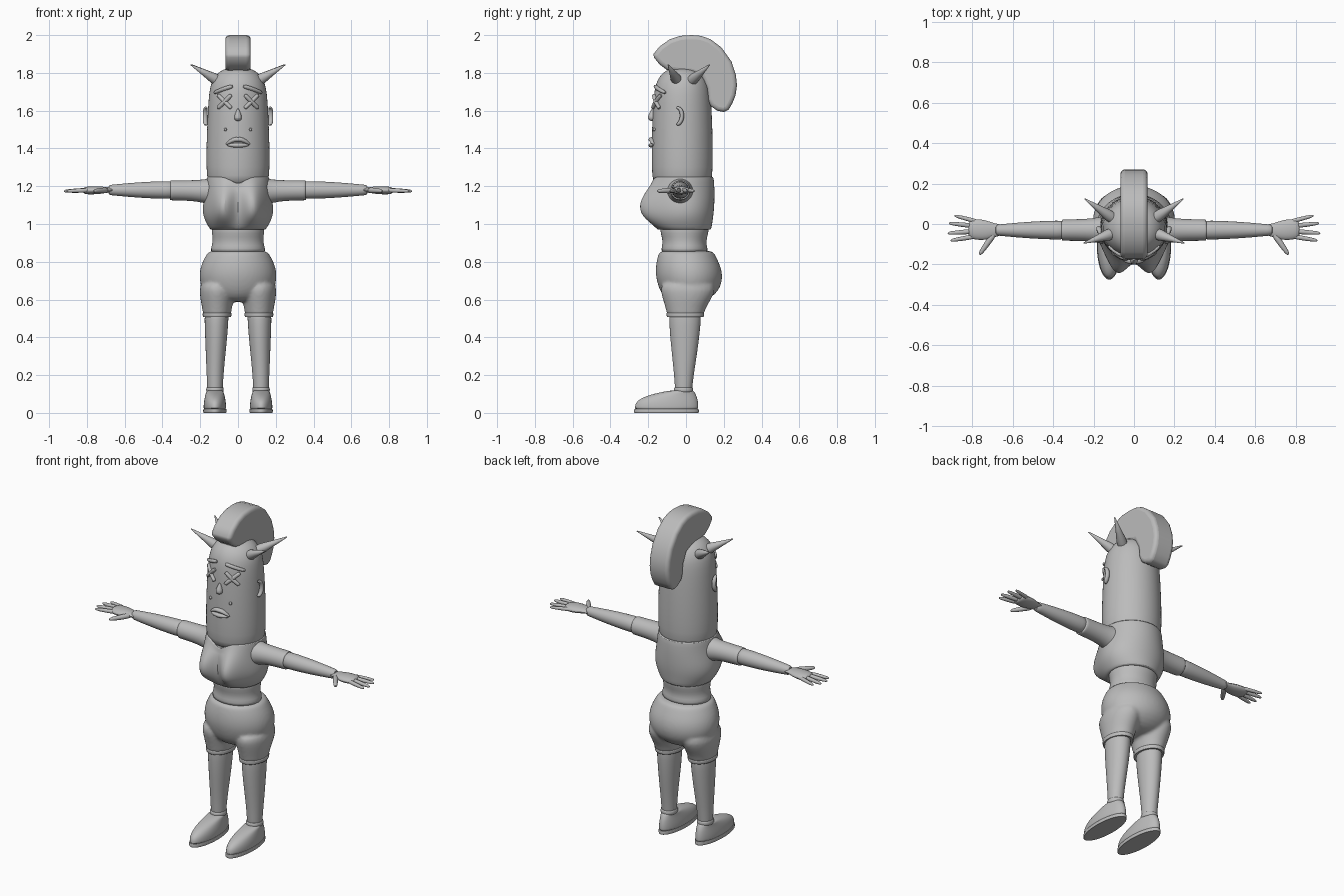
import bpy, bmesh, math
from mathutils import Vector

grey = bpy.data.materials.new("plain grey")
grey.diffuse_color = (0.5, 0.5, 0.5, 1)
Y0 = -0.02  # body axis


def loft(name, rings, mirror=False, sub=1, caps=True, angle=40):
    """Skin a list of equal-length rings of points."""
    bm = bmesh.new()
    vs = [[bm.verts.new(p) for p in r] for r in rings]
    n = len(vs[0])
    for a, b in zip(vs, vs[1:]):
        for i in range(n):
            bm.faces.new((a[i], a[(i + 1) % n], b[(i + 1) % n], b[i]))
    if caps:
        bm.faces.new(vs[0])
        bm.faces.new(vs[-1])
    bmesh.ops.recalc_face_normals(bm, faces=bm.faces)
    me = bpy.data.meshes.new(name)
    bm.to_mesh(me)
    bm.free()
    ob = bpy.data.objects.new(name, me)
    bpy.context.collection.objects.link(ob)
    me.materials.append(grey)
    if mirror:
        ob.modifiers.new("mirror", 'MIRROR').use_mirror_merge = False
    if sub:
        ob.modifiers.new("smooth", 'SUBSURF').levels = sub
        ob.modifiers["smooth"].render_levels = sub
    bpy.ops.object.select_all(action='DESELECT')
    ob.select_set(True)
    bpy.context.view_layer.objects.active = ob
    bpy.ops.object.shade_smooth_by_angle(angle=math.radians(angle))
    return ob


def ovals(table, cx=0, n=32):
    """Horizontal rings from rows of (z, half width, front y, back y)."""
    return [[(cx + rx * math.cos(t), (f + b) / 2 + (b - f) / 2 * math.sin(t), z)
             for t in (2 * math.pi * i / n for i in range(n))] for z, rx, f, b in table]


def tube(name, pts, radii, up=(0, 0, 1), flat=1.0, mirror=False, n=12, sub=1):
    """Sweep an oval along points; flat scales its height along up."""
    pts = [Vector(p) for p in pts]
    rings = []
    for i, (p, r) in enumerate(zip(pts, radii)):
        t = (pts[min(i + 1, len(pts) - 1)] - pts[max(i - 1, 0)]).normalized()
        s = t.cross(Vector(up)).normalized()
        u = s.cross(t)
        rings.append([p + s * r * math.cos(a) + u * r * flat * math.sin(a)
                      for a in (2 * math.pi * k / n for k in range(n))])
    return loft(name, rings, mirror, sub)


# Head: tall rounded column
HEAD = [(1.19, .155, .15), (1.25, .166, .16), (1.35, .169, .163), (1.5, .165, .161), (1.65, .158, .154),
        (1.72, .15, .146), (1.765, .135, .131), (1.80, .108, .105), (1.82, .075, .072), (1.829, .03, .03)]
loft("head", ovals([(z, rx, Y0 - ry, Y0 + ry) for z, rx, ry in HEAD]))


def face(x, z, out=0.0):
    """Point on the front of the head."""
    for (z0, a0, b0), (z1, a1, b1) in zip(HEAD, HEAD[1:]):
        if z0 <= z <= z1:
            k = (z - z0) / (z1 - z0)
            rx, ry = a0 + (a1 - a0) * k, b0 + (b1 - b0) * k
            return (x, Y0 - ry * math.sqrt(1 - (x / rx) ** 2) - out, z)


FRONT = (0, 1, 0)
# Crossed eyes, brows, cheek dots
for k, s in enumerate((-1, 1)):
    tube(f"eye_bar_{k}", [face(.071 + d * .036, 1.648 + s * d * .036, .004) for d in (-1, -.9, 0, .9, 1)],
         [.009, .012, .012, .012, .009], FRONT, 1, True, 8)
tube("brow", [face(x, z, .003) for x, z in ((.028, 1.73), (.034, 1.728), (.078, 1.715), (.12, 1.697), (.126, 1.695))],
     [.008, .012, .012, .011, .007], FRONT, 1, True, 8)
tube("cheek_dot", [face(.067, 1.50 + d, .001) for d in (-.009, -.005, .005, .009)],
     [.003, .009, .009, .003], FRONT, 1, True, 8)
# Teardrop nose
tube("nose", [face(0, z, .001) for z in (1.612, 1.595, 1.575, 1.56, 1.549, 1.545)],
     [.003, .011, .020, .022, .015, .006], FRONT, 1.1)
# Downturned lips
tube("upper_lip", [face(x, z, .002) for x, z in ((-.066, 1.42), (-.04, 1.438), (-.015, 1.449), (0, 1.446),
                                                 (.015, 1.449), (.04, 1.438), (.066, 1.42))],
     [.004, .011, .014, .012, .014, .011, .004], FRONT, 1.2)
tube("lower_lip", [face(x, z, .002) for x, z in ((-.06, 1.418), (-.035, 1.417), (0, 1.416), (.035, 1.417), (.06, 1.418))],
     [.003, .011, .014, .011, .003], FRONT, 1.2)
# Curved ears
tube("ear", [(.168, -.052, 1.617), (.172, -.035, 1.615), (.174, -.022, 1.595), (.174, -.02, 1.565),
             (.174, -.028, 1.54), (.17, -.044, 1.525), (.166, -.05, 1.528)],
     [.006, .010, .012, .012, .012, .010, .005], (1, 0, 0), 1.1, True)
# Horn-like spikes
for nm, a, b in (("front_spike", (.10, -.045, 1.755), (.25, -.095, 1.843)), ("back_spike", (.10, .025, 1.755), (.245, .125, 1.843))):
    a, b = Vector(a), Vector(b)
    tube(nm, [a, a.lerp(b, .2), a.lerp(b, .5), a.lerp(b, .99), b], [.027, .028, .018, .003, .001], (0, 0, 1), 1, True, 16, 0)

# Crest: extruded arc with rounded edges
ARC = [(-.172, 1.90), (-.14, 1.94), (-.087, 1.977), (-.03, 1.996), (.03, 2.0), (.08, 1.996), (.13, 1.978), (.188, 1.934),
       (.241, 1.86), (.264, 1.79), (.270, 1.735), (.262, 1.68), (.246, 1.64), (.226, 1.605), (.20, 1.593), (.165, 1.60),
       (.13, 1.625), (.115, 1.66), (.11, 1.72), (.08, 1.78), (.03, 1.80), (-.04, 1.805), (-.1, 1.815), (-.14, 1.845), (-.17, 1.882)]
crest = loft("crest", [[(x, y, z) for y, z in ARC] for x in (-.067, .067)], sub=0, angle=50)
bev = crest.modifiers.new("round", 'BEVEL')
bev.width, bev.segments, bev.angle_limit = .022, 4, math.radians(50)
bev.limit_method = 'ANGLE'

# Shirt with bust lobes and a dipped neckline
SHIRT = [(1.235, .15, -.165, .125, 0), (1.25, .160, -.178, .138, 0), (1.248, .166, -.183, .146, 0), (1.22, .168, -.184, .149, .012),
         (1.18, .172, -.182, .151, .042), (1.14, .179, -.180, .151, .072), (1.10, .186, -.178, .150, .088),
         (1.06, .187, -.175, .147, .085), (1.025, .178, -.17, .142, .062), (.995, .162, -.165, .138, .026),
         (.972, .148, -.155, .134, .004), (.968, .138, -.14, .122, 0), (.98, .125, -.12, .11, 0)]
rings = ovals([r[:4] for r in SHIRT], n=48)
for ring, row in zip(rings, SHIRT):
    for i, (x, y, z) in enumerate(ring):
        if y < 0:
            y -= row[4] * math.exp(-((abs(x) - .085) / .062) ** 2) * min(1, -y / .08)
            if z > 1.21:
                z -= .036 * max(0, 1 - abs(x) / .075)
        ring[i] = (x, y, z)
loft("shirt", rings)

# Bare waist
loft("waist", ovals([(1.02, .135, -.13, .12), (.97, .141, -.14, .123), (.93, .135, -.128, .112), (.90, .135, -.124, .107),
                     (.87, .144, -.13, .114), (.84, .15, -.135, .12)]))

# Shorts: hips and thighs fused into one skin
hips = loft("shorts", ovals([(.862, .152, -.138, .14), (.845, .163, -.145, .150), (.81, .184, -.155, .168), (.77, .2, -.161, .186),
                             (.73, .206, -.161, .193), (.69, .202, -.153, .190), (.65, .188, -.140, .175),
                             (.61, .15, -.115, .135), (.585, .08, -.075, .08)]))
thighs = loft("thighs", ovals([(.70, .085, -.13, .15), (.65, .094, -.137, .158), (.60, .088, -.122, .132),
                               (.56, .080, -.11, .108), (.53, .075, -.102, .096), (.508, .073, -.099, .092)], .111), True)
bpy.ops.object.select_all(action='DESELECT')
for o in (thighs, hips):
    o.select_set(True)
    bpy.context.view_layer.objects.active = o
    for m in [m.name for m in o.modifiers]:
        bpy.ops.object.modifier_apply(modifier=m)
bpy.ops.object.join()
rm = hips.modifiers.new("fuse", 'REMESH')
rm.mode, rm.voxel_size, rm.use_smooth_shade = 'VOXEL', .009, True
sm = hips.modifiers.new("relax", 'SMOOTH')
sm.factor, sm.iterations = .5, 5
# Folded leg hems
loft("shorts_hem", ovals([(.512, .066, -.09, .083), (.505, .073, -.1, .092), (.507, .0755, -.102, .0945), (.526, .077, -.104, .097),
                          (.53, .075, -.102, .095), (.53, .066, -.09, .083)], .111), True)

# Legs, ankle cuffs, shoes and soles
LX = .1125
leg = []
for z, c, rx, f, b in ((.56, .112, .064, -.09, .08), (.50, .114, .064, -.09, .08), (.42, .115, .060, -.086, .073),
                       (.32, .118, .053, -.076, .060), (.22, .121, .046, -.065, .044), (.13, .122, .041, -.058, .032), (.09, .122, .041, -.058, .032)):
    leg += ovals([(z, rx, f, b)], c, 24)
loft("leg", leg, True)
loft("ankle_cuff", ovals([(.105, .044, -.062, .036), (.115, .047, -.066, .039), (.13, .047, -.065, .038), (.136, .044, -.061, .035),
                          (.136, .036, -.05, .025)], .122, 24), True)
loft("shoe", ovals([(.018, .058, -.268, .063), (.022, .0595, -.272, .066), (.045, .0595, -.27, .066), (.065, .057, -.257, .063),
                    (.085, .053, -.222, .058), (.10, .049, -.175, .051), (.112, .046, -.12, .044), (.121, .042, -.07, .038)],
                   .1225, 32), True)
loft("sole", ovals([(0, .055, -.266, .06), (0, .061, -.274, .067), (.003, .062, -.276, .069), (.018, .062, -.276, .069),
                    (.021, .061, -.274, .067), (.021, .055, -.266, .06)], .1225, 32), True)

# Sleeves and arms
AY, AZ = -.03, 1.178
tube("sleeve", [(x, AY, z) for x, z in ((.10, 1.17), (.14, 1.172), (.18, 1.174), (.24, 1.177), (.33, AZ), (.355, AZ), (.36, AZ), (.358, AZ))],
     [.085, .074, .062, .055, .0535, .0535, .051, .045], mirror=True, n=20)
tube("arm", [(x, AY, AZ + .002) for x in (.32, .38, .46, .54, .62, .66, .69)],
     [.047, .0475, .045, .040, .033, .029, .027], mirror=True, n=20)
# Hands: palm, four fingers, thumb
tube("palm", [(.65, -.03, 1.18), (.68, -.03, 1.18), (.71, -.031, 1.18), (.745, -.030, 1.179), (.785, -.026, 1.178),
              (.81, -.024, 1.177), (.82, -.024, 1.177)],
     [.029, .031, .042, .052, .052, .046, .03], flat=.42, mirror=True, n=16)
for nm, base, tip, r in (("index", (.79, -.062), (.908, -.082), .0125), ("middle", (.79, -.036), (.923, -.046), .013),
                         ("ring", (.79, -.01), (.917, .004), .0125), ("little", (.775, .012), (.89, .042), .0115),
                         ("thumb", (.69, -.045), (.765, -.152), .016)):
    a, b = Vector((*base, 1.179)), Vector((*tip, 1.174))
    tube(nm + "_finger", [a, a.lerp(b, .3), a.lerp(b, .7), a.lerp(b, .93), b], [r, r, r * .85, r * .65, r * .25], mirror=True, n=10)
